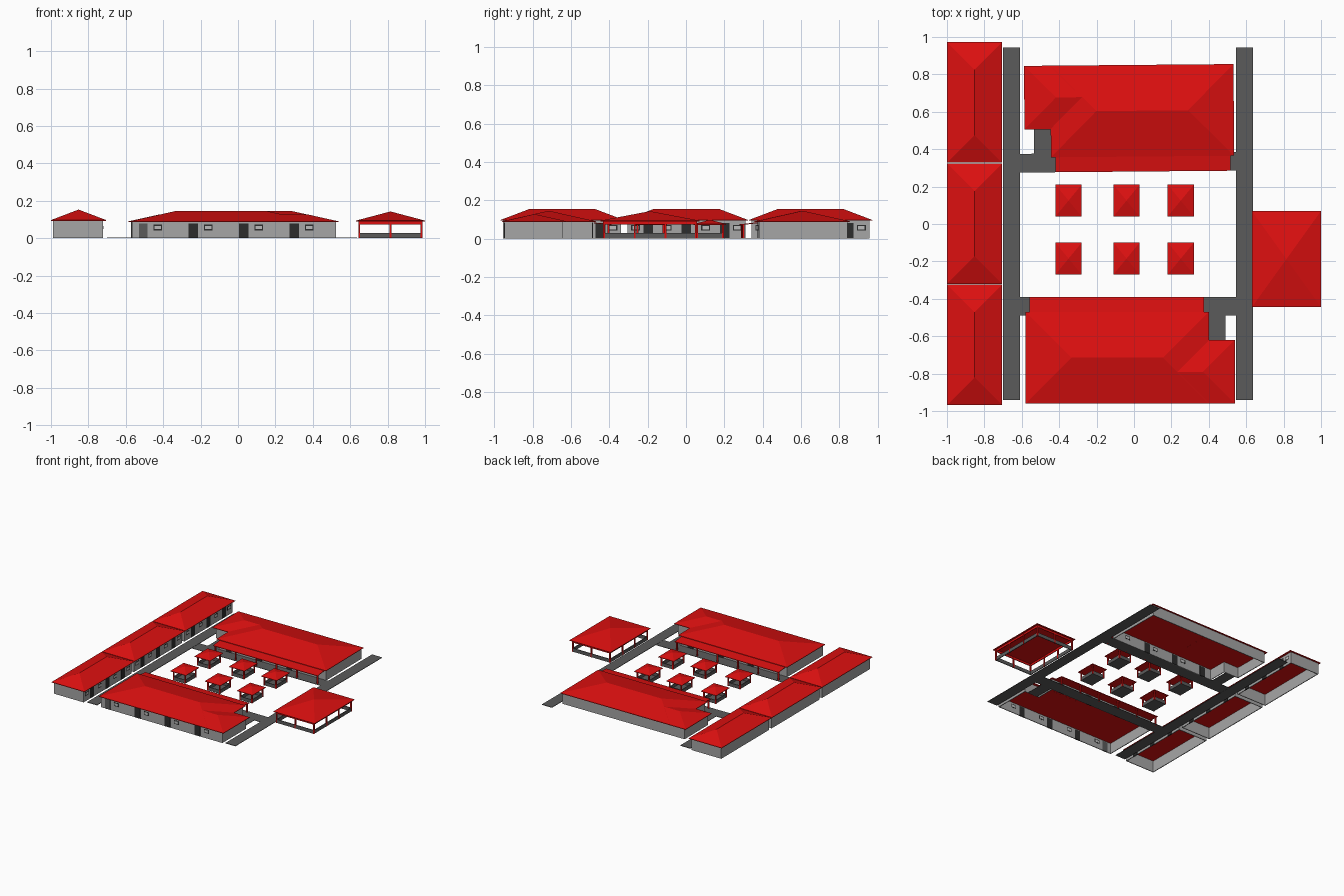
import bpy, bmesh, math
from mathutils import Matrix

cube = bpy.data.objects.get("Cube")
if cube:
    bpy.data.objects.remove(cube, do_unlink=True)


def material(name, rgb):
    m = bpy.data.materials.new(name)
    m.use_nodes = True
    m.diffuse_color = (*rgb, 1)
    m.node_tree.nodes["Principled BSDF"].inputs["Base Color"].default_value = (*rgb, 1)
    return m


RED = material("roof red", (0.72, 0.005, 0.005))
WALL = material("wall grey", (0.38, 0.38, 0.38))
PAVING = material("paving grey", (0.105, 0.105, 0.105))
DARK = material("door dark grey", (0.025, 0.025, 0.025))
PANE = material("window pale grey", (0.5, 0.5, 0.5))
HERE = Matrix.Identity(4)


def finish(name, bm, mat, place=HERE):
    bmesh.ops.recalc_face_normals(bm, faces=bm.faces)
    bm.transform(place)
    mesh = bpy.data.meshes.new(name)
    bm.to_mesh(mesh)
    bm.free()
    mesh.materials.append(mat)
    ob = bpy.data.objects.new(name, mesh)
    bpy.context.collection.objects.link(ob)
    return ob


def boxes(name, spans, mat, place=HERE):
    """One object of several boxes, each (x0, x1, y0, y1, z0, z1)."""
    bm = bmesh.new()
    for x0, x1, y0, y1, z0, z1 in spans:
        m = Matrix.Translation(((x0 + x1) / 2, (y0 + y1) / 2, (z0 + z1) / 2))
        bmesh.ops.create_cube(bm, size=1, matrix=m @ Matrix.Diagonal((x1 - x0, y1 - y0, z1 - z0, 1)))
    return finish(name, bm, mat, place)


def hip_roof(name, x0, x1, y0, y1, z, top, inset=None, place=HERE):
    """Closed hip roof with a thin eave edge, ridge along the longer side."""
    bm = bmesh.new()
    w, d = x1 - x0, y1 - y0
    cx, cy = (x0 + x1) / 2, (y0 + y1) / 2
    if inset is None:
        inset = min(w, d) / 2
    corners = [(x0, y0), (x1, y0), (x1, y1), (x0, y1)]
    low = [bm.verts.new((*c, z - 0.004)) for c in corners]
    eave = [bm.verts.new((*c, z)) for c in corners]
    if w > d:
        a, b = bm.verts.new((x0 + inset, cy, top)), bm.verts.new((x1 - inset, cy, top))
        ridge = [(a, b), (b,), (b, a), (a,)]
    else:
        a, b = bm.verts.new((cx, y0 + inset, top)), bm.verts.new((cx, y1 - inset, top))
        ridge = [(a,), (a, b), (b,), (b, a)]
    bm.faces.new(low)
    for i in range(4):
        j = (i + 1) % 4
        bm.faces.new((low[i], low[j], eave[j], eave[i]))
        bm.faces.new((eave[i], eave[j], *reversed(ridge[i])))
    bmesh.ops.remove_doubles(bm, verts=bm.verts, dist=0.0005)
    return finish(name, bm, RED, place)


def walls(name, outline, height, mat=WALL, place=HERE, t=0.006):
    """Thin wall run around a right-angled outline."""
    spans = []
    for (ax, ay), (bx, by) in zip(outline, outline[1:] + outline[:1]):
        spans.append((min(ax, bx) - t / 2, max(ax, bx) + t / 2,
                      min(ay, by) - t / 2, max(ay, by) + t / 2, 0, height))
    return boxes(name, spans, mat, place)


def rect(x0, x1, y0, y1):
    return [(x0, y0), (x1, y0), (x1, y1), (x0, y1)]


def openings(name, line, doors, windows, along_x, place=HERE):
    """Door and window plates set through a wall lying on the given line."""
    def plate(c, w, t, z0, z1):
        if along_x:
            return (c - w / 2, c + w / 2, line - t / 2, line + t / 2, z0, z1)
        return (line - t / 2, line + t / 2, c - w / 2, c + w / 2, z0, z1)
    boxes(name + "_doors", [plate(c, 0.05, 0.009, 0, 0.08) for c in doors], DARK, place)
    boxes(name + "_window_frames", [plate(c, 0.046, 0.008, 0.042, 0.072) for c in windows], DARK, place)
    boxes(name + "_window_panes", [plate(c, 0.034, 0.0095, 0.048, 0.066) for c in windows], PANE, place)


def hall(name, place, outer_facade):
    """L-shaped hall with a covered veranda on its courtyard side."""
    walls(name + "_walls", [(-0.565, -0.945), (0.52, -0.945), (0.52, -0.645),
                            (0.385, -0.645), (0.385, -0.49), (-0.565, -0.49)], 0.087, WALL, place)
    doors, windows = [-0.24, 0.03, 0.30], [-0.43, -0.16, 0.11]
    if outer_facade:
        openings(name + "_outer", -0.945, doors, windows + [0.38], True, place)
        boxes(name + "_side_panel", [(-0.53, -0.485, -0.9495, -0.9405, 0, 0.08)], PAVING, place)
    openings(name + "_veranda", -0.49, doors, windows, True, place)
    hip_roof(name + "_main_roof", -0.58, 0.40, -0.96, -0.47, 0.09, 0.145, place=place)
    hip_roof(name + "_wing_roof", 0.03, 0.54, -0.96, -0.62, 0.0895, 0.1277, place=place)
    # Lean-to roof over the veranda
    bm = bmesh.new()
    section = [(-0.48, 0.084), (-0.39, 0.074), (-0.39, 0.07), (-0.48, 0.08)]
    face = bm.faces.new([bm.verts.new((-0.56, y, z)) for y, z in section])
    grown = bmesh.ops.extrude_face_region(bm, geom=[face])["geom"]
    bmesh.ops.translate(bm, verts=[v for v in grown if isinstance(v, bmesh.types.BMVert)], vec=(0.935, 0, 0))
    finish(name + "_veranda_roof", bm, RED, place)
    posts = [-0.55 + i * 0.183 for i in range(6)]
    boxes(name + "_veranda_posts", [(x - 0.005, x + 0.005, -0.41, -0.40, 0, 0.074) for x in posts], RED, place)
    boxes(name + "_veranda_floor", [(-0.61, 0.565, -0.49, -0.39, 0, 0.003),
                                    (0.40, 0.49, -0.645, -0.49, 0, 0.003)], PAVING, place)


def shelter(name, x0, x1, y0, y1, eave, top, overhang, nx, ny, floor):
    """Open shelter: low walls, posts, ring beam and pyramid roof."""
    a0, a1, b0, b1 = x0 + overhang, x1 - overhang, y0 + overhang, y1 - overhang
    hip_roof(name + "_roof", x0, x1, y0, y1, eave, top, max(x1 - x0, y1 - y0) / 2)
    walls(name + "_low_walls", rect(a0, a1, b0, b1), 0.028, PAVING)
    xs = [a0 + (a1 - a0) * i / (nx - 1) for i in range(nx)]
    ys = [b0 + (b1 - b0) * i / (ny - 1) for i in range(ny)]
    spots = [(x, y) for x in xs for y in ys if x in (xs[0], xs[-1]) or y in (ys[0], ys[-1])]
    boxes(name + "_posts", [(x - 0.005, x + 0.005, y - 0.005, y + 0.005, 0, eave - 0.002)
                            for x, y in spots], RED)
    if floor:
        boxes(name + "_floor", [(a0, a1, b0, b1, 0, 0.004)], PAVING)
    else:
        beam = walls(name + "_beam", rect(a0, a1, b0, b1), 0.016, RED)
        beam.location.z = eave - 0.02


# Main paths
boxes("long_paths", [(-0.70, -0.61, -0.94, 0.945, 0, 0.004),
                     (0.545, 0.635, -0.94, 0.945, 0, 0.004)], PAVING)

# Two halls facing each other across the courtyard
hall("front_hall", HERE, True)
hall("back_hall", Matrix.Translation((-0.04, -0.11, 0)) @ Matrix.Rotation(math.radians(180.5), 4, "Z"), False)

# Row of three narrow blocks
for i, label in enumerate(("front", "middle", "back")):
    c = (i - 1) * 0.648 + 0.002
    name = label + "_row_block"
    hip_roof(name + "_roof", -1.0, -0.705, c - 0.322, c + 0.322, 0.097, 0.153)
    walls(name + "_walls", rect(-0.985, -0.725, c - 0.305, c + 0.305), 0.095)
    openings(name, -0.725, [c - 0.2, c, c + 0.2], [c - 0.265, c - 0.1, c + 0.1, c + 0.265], False)

# Side pavilion and the six courtyard shelters
shelter("pavilion", 0.63, 1.0, -0.445, 0.07, 0.094, 0.143, 0.018, 3, 4, False)
for r, cy in enumerate((-0.185, 0.125)):
    for k, cx in enumerate((-0.35, -0.04, 0.25)):
        shelter(f"courtyard_shelter_{r * 3 + k + 1}", cx - 0.07, cx + 0.07,
                cy - 0.085, cy + 0.085, 0.076, 0.098, 0.018, 2, 2, True)
